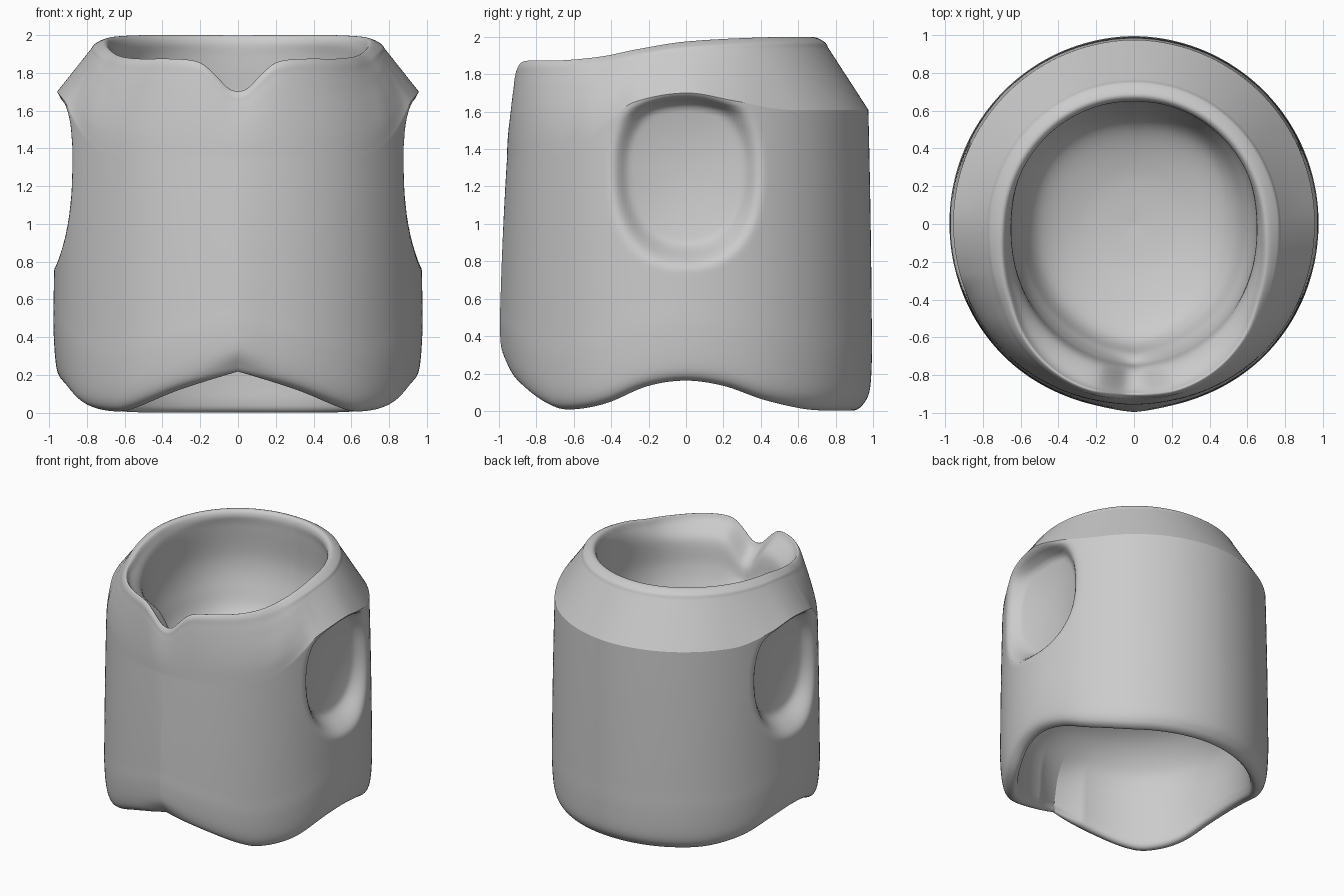
import bpy, bmesh, math

if "Cube" in bpy.data.objects:
    bpy.data.objects.remove(bpy.data.objects["Cube"])

COLS, SUB = 280, 8


def curve(table, x):
    """Smooth interpolation through (x, value) pairs."""
    n = len(table)

    def slope(i):
        a, b = table[max(i - 1, 0)], table[min(i + 1, n - 1)]
        return (b[1] - a[1]) / (b[0] - a[0])
    for i in range(n - 1):
        (x0, v0), (x1, v1) = table[i], table[i + 1]
        if x <= x1:
            h = x1 - x0
            t = (x - x0) / h
            return ((2*t**3 - 3*t**2 + 1) * v0 + (t**3 - 2*t**2 + t) * h * slope(i)
                    + (3*t**2 - 2*t**3) * v1 + (t**3 - t**2) * h * slope(i + 1))
    return table[-1][1]


def spline(pts):
    """Dense Catmull-Rom line through (r, z) points."""
    out = []
    for i in range(len(pts) - 1):
        p0, p1, p2 = pts[max(i - 1, 0)], pts[i], pts[i + 1]
        p3 = pts[min(i + 2, len(pts) - 1)]
        for k in range(SUB):
            t = k / SUB
            out.append(tuple(0.5 * (2*b + (c - a)*t + (2*a - 5*b + 4*c - d)*t*t
                                    + (3*b - a - 3*c + d)*t**3)
                             for a, b, c, d in zip(p0, p1, p2, p3)))
    out.append(pts[-1])
    return out


def step(a, b, x):
    t = min(max((x - a) / (b - a), 0), 1)
    return t * t * (3 - 2 * t)


def mix(a, b, t):
    return a + (b - a) * t


# Outlines against the angle from the front (degrees)
HEM_Z = [(0, .22), (20, .125), (40, .018), (50, .012), (62, .045), (77, .135), (90, .163),
         (103, .135), (118, .06), (135, .012), (150, .003), (180, .003)]
RIM_Z = [(0, 1.70), (3, 1.715), (9, 1.81), (13, 1.855), (20, 1.872), (40, 1.875),
         (55, 1.895), (70, 1.935), (90, 1.975), (130, 1.998), (180, 1.998)]
RIM_R = [(0, .90), (15, .905), (30, .88), (45, .83), (60, .765), (90, .70), (180, .68)]
EDGE_Z = [(0, 1.35), (45, 1.37), (58, 1.47), (66, 1.57), (73, 1.65), (90, 1.70), (105, 1.66),
          (120, 1.615), (130, 1.61), (180, 1.61)]
EDGE_R = [(0, .957), (12, .957), (45, .966), (90, .957), (180, .975)]
LOW_R = [(0, 1.0), (12, .983), (45, .982), (90, .978), (180, .995)]
NECK_R = [(0, .74), (45, .69), (90, .65), (135, .68), (180, .66)]


def column(deg):
    """Profile from bottom pocket, over the wall and collar, into the neck pocket."""
    zh, zr, rr = curve(HEM_Z, deg), curve(RIM_Z, deg), curve(RIM_R, deg)
    ze, re, rl = curve(EDGE_Z, deg), curve(EDGE_R, deg), curve(LOW_R, deg)
    rn = curve(NECK_R, deg)
    back = step(20, 100, deg)
    tip = .06 * max(0, 1 - deg / 14)
    low = [(0, .95), (.24, .93), (.46, .88), (.65, .79), (.78, .65), (.83 + tip * .6, .50),
           (.845 + tip, zh * .6 + .18), (.85 + tip, zh + .06), (.865 + tip * .6, zh + .012),
           (.90 + tip * .3, zh), (.945, zh + .03)]
    z0 = zh + .11
    first = len(low)
    for i in range(9):
        z = mix(z0, ze, i / 8)
        low.append((mix(rl, re, (z / ze) ** 2) - (.012 if i == 0 else 0), z))
    ro, zo = rr + mix(.02, .06, back), zr - .025
    # shoulder slope: straight behind, curving smoothly over the chest
    chest = 1 - step(52, 76, deg)
    top = [(mix(re, ro, mix(t, t ** 2, chest)), mix(ze, zo, t)) for t in (0, .25, .5, .75, .9, 1)]
    top += [(rr, zr), (rr - .03, zr - .04), (mix(rr - .05, rn, .7), zr - .14),
            (rn, mix(zr, 1.2, .5)), (rn - .05, 1.39), (rn - .15, 1.21), (.28, 1.11), (0, 1.08)]
    a, b = spline(low), spline(top)
    return a + b[1:], (first - 1) * SUB, len(a), ze


# Torso shell: sweep the profile round and press in the armholes
bm = bmesh.new()
grid = []
for c in range(COLS):
    a = 2 * math.pi * c / COLS
    deg = math.degrees(min(a, 2 * math.pi - a))
    pts, first, last, ze = column(deg)
    line = []
    for i, (r, z) in enumerate(pts):
        x, y = r * math.sin(a), -r * math.cos(a)
        if first <= i < last and abs(x) > .6:
            h = .49 if z < 1.29 else .44
            d = (abs(y / .39) ** 2.3 + abs((z - 1.29) / h) ** 2.3) ** (1 / 2.3)
            w = 1 - step(.78, 1.1, d)
            w *= 1 - step(ze - .07, ze, z)
            dish = .775 + .07 * min(d, 1) ** 2
            x = math.copysign(mix(abs(x), min(abs(x), dish), w), x)
        line.append(bm.verts.new((x, y, z)))
    grid.append(line)
for c in range(COLS):
    p, q = grid[c], grid[(c + 1) % COLS]
    for i in range(len(p) - 1):
        bm.faces.new((p[i], q[i], q[i + 1], p[i + 1])).smooth = True

# Sharp edges: shoulder ridge and front centre line
for c in range(COLS):
    deg = 360 * min(c, COLS - c) / COLS
    if deg > 68:
        e = bm.edges.get((grid[c][last - 1], grid[(c + 1) % COLS][last - 1]))
        e.smooth = False
for i in range(4 * SUB, last - 1):
    bm.edges.get((grid[0][i], grid[0][i + 1])).smooth = False

bmesh.ops.remove_doubles(bm, verts=bm.verts, dist=.00005)
bmesh.ops.recalc_face_normals(bm, faces=bm.faces)
mesh = bpy.data.meshes.new("torso_shell")
bm.to_mesh(mesh)
bm.free()
torso = bpy.data.objects.new("torso_shell", mesh)
bpy.context.collection.objects.link(torso)
